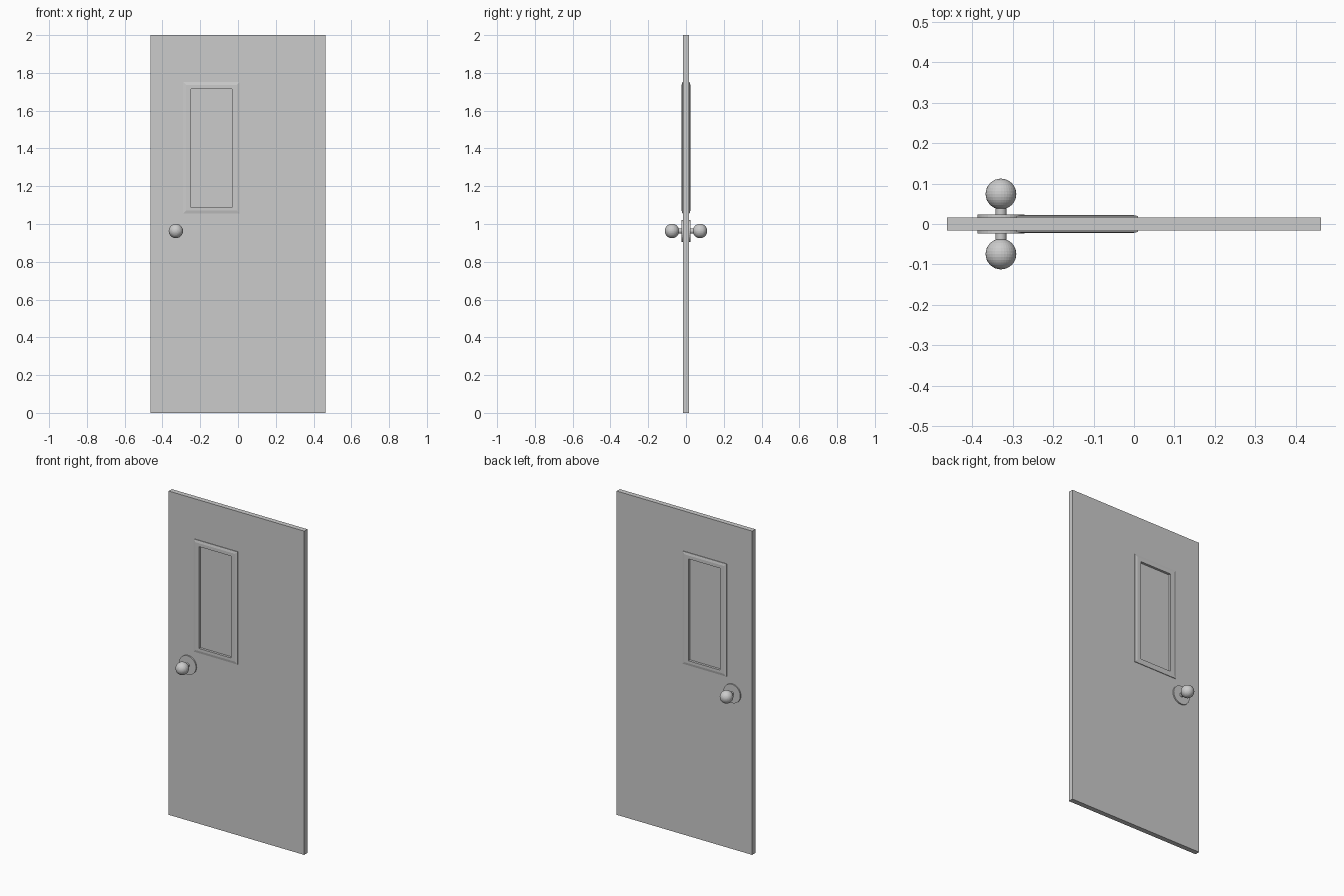
import bpy
import bmesh
from math import radians
from mathutils import Matrix, Vector

cube = bpy.data.objects.get("Cube")
if cube:
    bpy.data.objects.remove(cube, do_unlink=True)

grey = bpy.data.materials.new("plain grey")
grey.use_nodes = True
grey.diffuse_color = (0.6, 0.6, 0.6, 1)
grey.node_tree.nodes["Principled BSDF"].inputs["Base Color"].default_value = grey.diffuse_color

HALF = 0.0155                      # half the door thickness
KNOB = Vector((-0.329, 0, 0.963))  # knob axis


def finish(name, bm):
    bmesh.ops.recalc_face_normals(bm, faces=bm.faces)
    mesh = bpy.data.meshes.new(name)
    bm.to_mesh(mesh)
    bm.free()
    mesh.materials.append(grey)
    obj = bpy.data.objects.new(name, mesh)
    bpy.context.collection.objects.link(obj)
    return obj


def rect_loft(name, rings, closed):
    """Join rectangles in the door plane, each given as (bounds, inset, y)."""
    bm = bmesh.new()
    loops = []
    for (x0, x1, z0, z1), d, y in rings:
        corners = ((x0 + d, z0 + d), (x1 - d, z0 + d), (x1 - d, z1 - d), (x0 + d, z1 - d))
        loops.append([bm.verts.new((x, y, z)) for x, z in corners])
    pairs = list(zip(loops, loops[1:]))
    if closed:
        pairs.append((loops[-1], loops[0]))
    for a, b in pairs:
        for i in range(4):
            j = (i + 1) % 4
            bm.faces.new((a[i], a[j], b[j], b[i]))
    if not closed:
        bm.faces.new(loops[0])
        bm.faces.new(loops[-1])
    return finish(name, bm)


def disc(name, radius, y0, y1):
    """Cylinder along the knob axis."""
    bm = bmesh.new()
    place = Matrix.Translation(KNOB + Vector((0, (y0 + y1) / 2, 0))) @ Matrix.Rotation(radians(90), 4, "X")
    bmesh.ops.create_cone(bm, cap_ends=True, segments=32, radius1=radius, radius2=radius,
                          depth=abs(y1 - y0), matrix=place)
    return finish(name, bm)


slab = (-0.463, 0.463, 0, 2)
outer = (-0.29, 0.01, 1.056, 1.752)
inner = (-0.249, -0.032, 1.087, 1.716)

# Door leaf with a window opening, and the pane within it
rect_loft("door_leaf", [(slab, 0, -HALF), (inner, 0, -HALF), (inner, 0, HALF), (slab, 0, HALF)], True)
rect_loft("window_pane", [(inner, 0, -0.008), (inner, 0, 0.008)], False)

for side, s in (("front", -1), ("back", 1)):
    # Raised window surround with a sloped outer edge
    rect_loft(side + "_window_frame",
              [(outer, 0, s * HALF), (outer, 0, s * 0.0195), (outer, 0.015, s * 0.0228),
               (inner, 0, s * 0.0228), (inner, 0, s * HALF)], True)

    # Knob with its round plate and stem
    disc(side + "_knob_plate", 0.058, s * HALF, s * 0.0232)
    disc(side + "_knob_stem", 0.0135, s * 0.02, s * 0.06)
    bm = bmesh.new()
    place = Matrix.Translation(KNOB + Vector((0, s * 0.0742, 0))) @ Matrix.Rotation(radians(90), 4, "X")
    bmesh.ops.create_uvsphere(bm, u_segments=32, v_segments=16, radius=0.038, matrix=place)
    finish(side + "_knob", bm)
